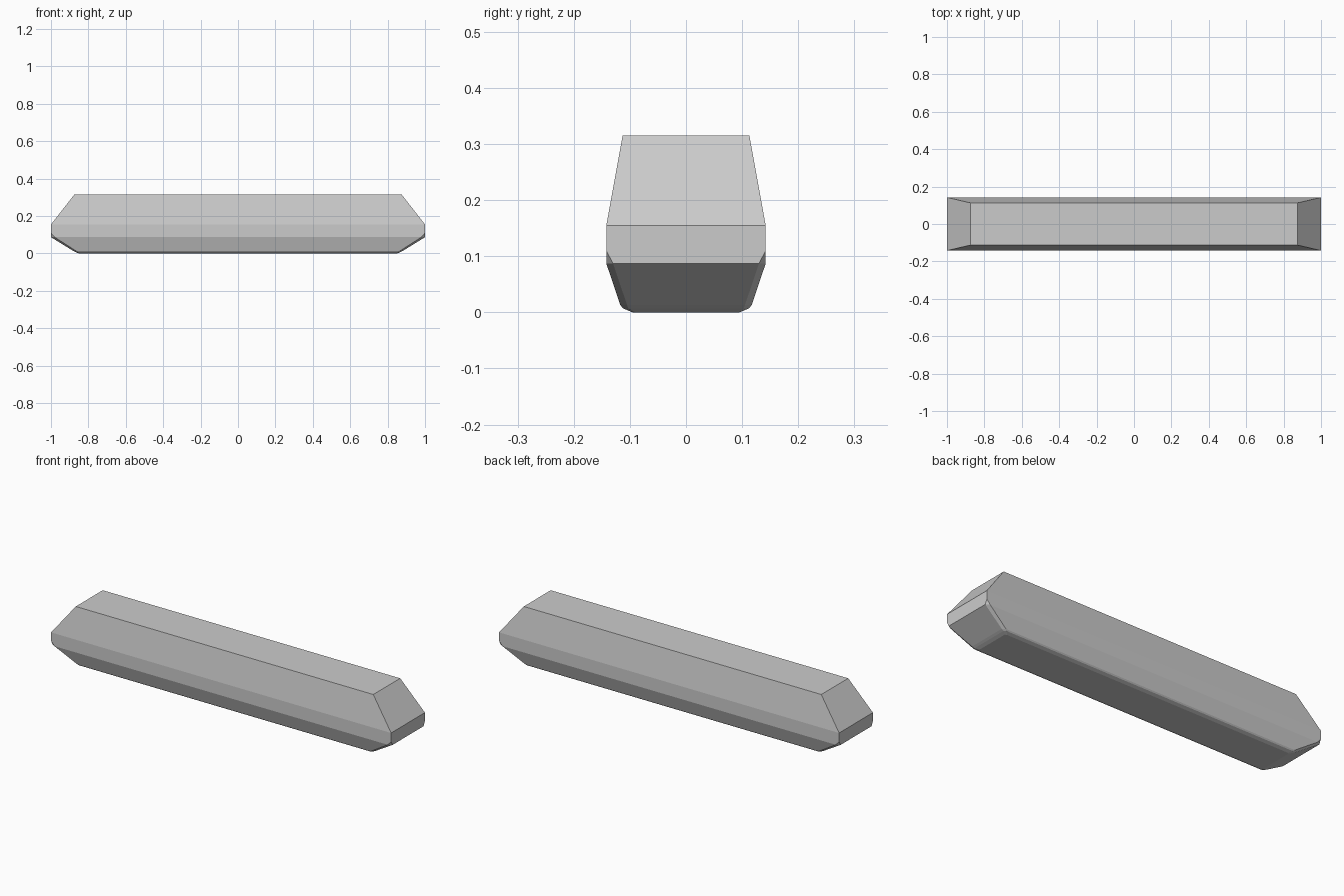
import bpy, bmesh

if "Cube" in bpy.data.objects:
    bpy.data.objects.remove(bpy.data.objects["Cube"])

# Level rings: height, half length, half width, corner cut along x, corner cut along y
LEVELS = [
    (0.000, 0.850, 0.095, 0.010, 0.005),
    (0.007, 0.868, 0.112, 0.012, 0.009),
    (0.013, 0.880, 0.117, 0.015, 0.012),
    (0.087, 1.000, 0.142, 0.020, 0.012),
    (0.110, 1.000, 0.142, 0.0, 0.0),
    (0.155, 1.000, 0.142, 0.0, 0.0),
    (0.315, 0.875, 0.113, 0.0, 0.0),
]


def ring(bm, z, hx, hy, cx, cy):
    """Rectangle with cut corners, counter-clockwise seen from above."""
    pts = []
    for sx, sy in ((1, -1), (1, 1), (-1, 1), (-1, -1)):
        pair = [(sx * (hx - cx), sy * hy), (sx * hx, sy * (hy - cy))]
        pts += pair if sx * sy < 0 else pair[::-1]
    return [bm.verts.new((x, y, z)) for x, y in pts]


# Faceted bar: loft through the rings, then merge the uncut corners
bm = bmesh.new()
rings = [ring(bm, *level) for level in LEVELS]
for low, high in zip(rings, rings[1:]):
    for i in range(8):
        j = (i + 1) % 8
        bm.faces.new((low[i], low[j], high[j], high[i]))
bm.faces.new(rings[0][::-1])
bm.faces.new(rings[-1])
bmesh.ops.remove_doubles(bm, verts=bm.verts, dist=0.0005)
bmesh.ops.recalc_face_normals(bm, faces=bm.faces)

mesh = bpy.data.meshes.new("faceted_bar")
bm.to_mesh(mesh)
bm.free()
bar = bpy.data.objects.new("faceted_bar", mesh)
bpy.context.collection.objects.link(bar)
